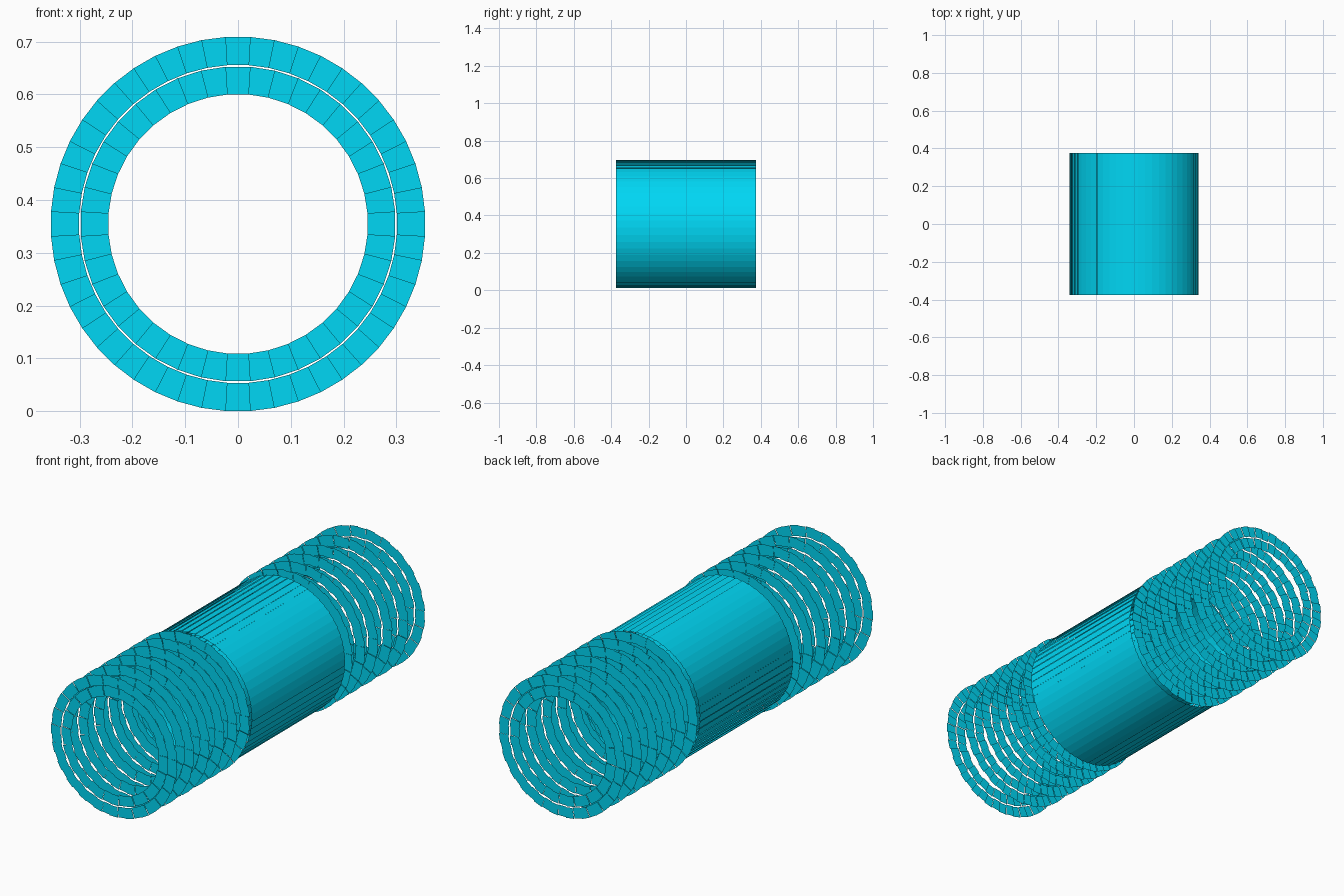
import bpy
from math import cos, sin, pi

if "Cube" in bpy.data.objects:
    bpy.data.objects.remove(bpy.data.objects["Cube"])

ZC = 0.3545          # height of the common axis, which runs along y

mat = bpy.data.materials.new("cyan")
mat.diffuse_color = (0.0, 0.68, 0.91, 1)
mat.use_nodes = True
mat.node_tree.nodes["Principled BSDF"].inputs["Base Color"].default_value = mat.diffuse_color


def make(name, quads):
    """Object made of separate flat four-cornered panels."""
    verts = [v for q in quads for v in q]
    faces = [tuple(range(i, i + 4)) for i in range(0, len(verts), 4)]
    mesh = bpy.data.meshes.new(name)
    mesh.from_pydata(verts, [], faces)
    mesh.materials.append(mat)
    ob = bpy.data.objects.new(name, mesh)
    bpy.context.collection.objects.link(ob)
    return ob


def ring_panels(count, r0, r1, w0, w1, y, stagger):
    """Trapezoid panels around the axis, alternately stepped in y."""
    quads = []
    for i in range(count):
        a = 2 * pi * i / count
        yy = y + (stagger if i % 2 else -stagger)
        quads.append([(r * cos(a) - t * sin(a), yy, ZC + r * sin(a) + t * cos(a))
                      for r, t in ((r0, -w0), (r1, -w1), (r1, w1), (r0, w0))])
    return quads


def barrel(name, radius, count, half_width, half_len, tilt=0.09):
    """Long overlapping staves, each tilted a little like a louvre."""
    quads = []
    for i in range(count):
        a = 2 * pi * i / count
        b = a + pi / 2 + tilt
        cx, cz = radius * cos(a), ZC + radius * sin(a)
        dx, dz = half_width * cos(b), half_width * sin(b)
        quads.append([(cx + s * dx, y, cz + s * dz)
                      for s, y in ((-1, -half_len), (1, -half_len),
                                   (1, half_len), (-1, half_len))])
    return make(name, quads)


# central barrel: two concentric layers
barrel("outer_barrel", 0.340, 56, 0.0200, 0.3755)
barrel("inner_barrel", 0.2735, 40, 0.0225, 0.3755)

# six end discs on each side, each of two rings of panels
for side, label in ((-1, "front"), (1, "back")):
    for n, y in enumerate((0.411, 0.511, 0.615, 0.733, 0.860, 0.9945)):
        quads = ring_panels(40, 0.2455, 0.298, 0.0205, 0.0238,
                            side * (y - 0.003), 0.0025)
        quads += ring_panels(48, 0.301, 0.3545, 0.021, 0.0240,
                             side * (y + 0.003), 0.0025)
        make(f"{label}_disc_{n + 1}", quads)
